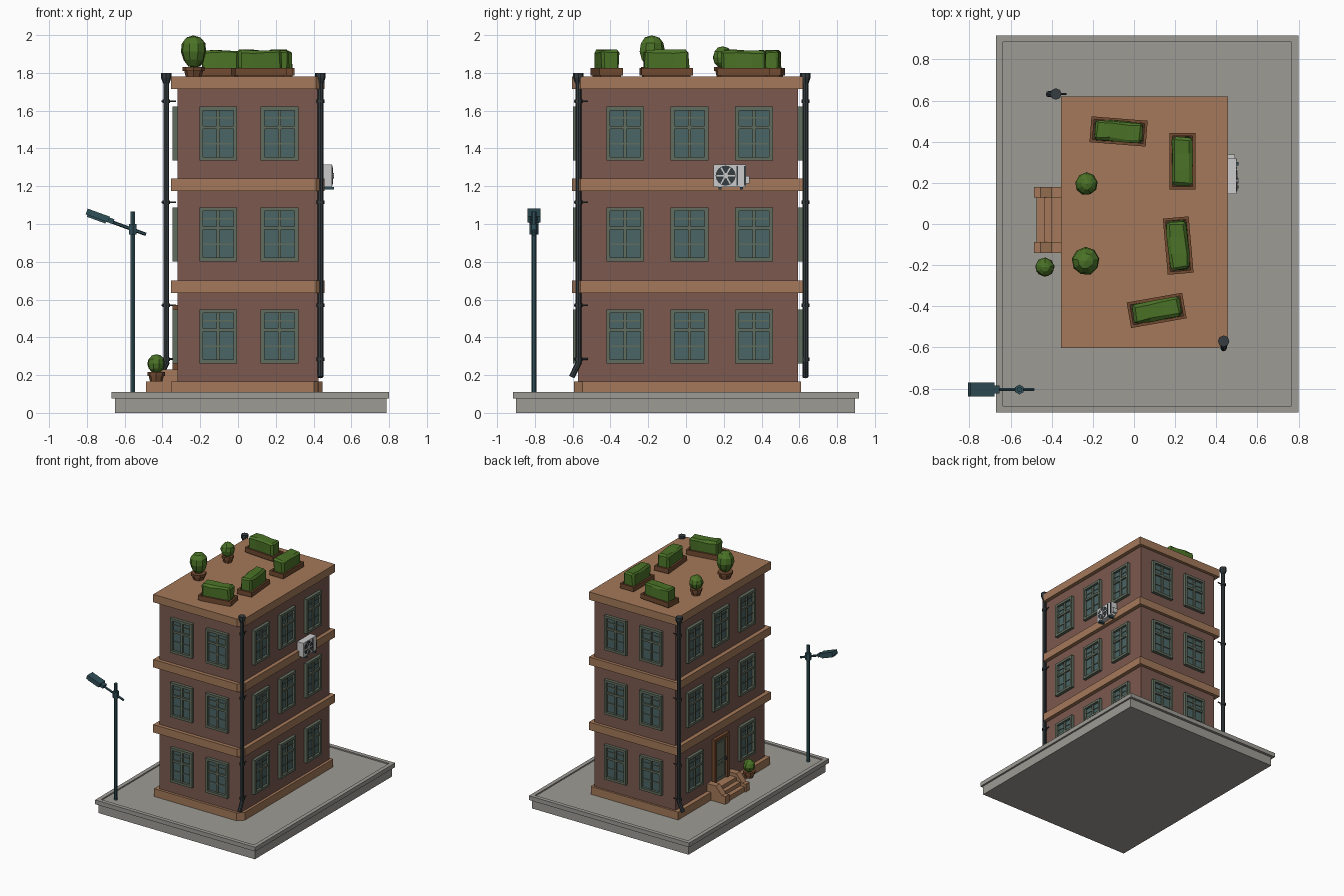
import bpy, bmesh, math, random
from mathutils import Vector, Matrix

if "Cube" in bpy.data.objects:
    bpy.data.objects.remove(bpy.data.objects["Cube"])

random.seed(4)


def mat(name, r, g, b):
    m = bpy.data.materials.new(name)
    m.diffuse_color = (r, g, b, 1)
    m.use_nodes = True
    m.node_tree.nodes["Principled BSDF"].inputs["Base Color"].default_value = m.diffuse_color
    return m


BRICK = mat("brick", .20, .10, .08)
TRIM = mat("trim", .37, .19, .10)
STONE = mat("stone", .34, .33, .30)
FRAME = mat("frame", .12, .15, .11)
GLASS = mat("glass", .07, .13, .13)
PIPE = mat("pipe", .035, .045, .05)
LAMP = mat("lamp", .03, .08, .10)
METAL = mat("metal", .55, .55, .55)
WOOD = mat("wood", .17, .07, .03)
SOIL = mat("soil", .06, .03, .015)
LEAF = mat("leaf", .07, .17, .02)


def finish(name, bm, m, loc=(0, 0, 0), rot=0):
    bmesh.ops.recalc_face_normals(bm, faces=bm.faces)
    me = bpy.data.meshes.new(name)
    bm.to_mesh(me)
    bm.free()
    me.materials.append(m)
    return place(name, me, loc, rot)


def place(name, me, loc, rot=0):
    o = bpy.data.objects.new(name, me)
    o.location = loc
    o.rotation_euler.z = math.radians(rot)
    bpy.context.collection.objects.link(o)
    return o


def boxes(name, lst, m, loc=(0, 0, 0), rot=0):
    """Each box is x0, x1, y0, y1, z0, z1."""
    bm = bmesh.new()
    for x0, x1, y0, y1, z0, z1 in lst:
        mx = Matrix.Translation(((x0 + x1) / 2, (y0 + y1) / 2, (z0 + z1) / 2))
        bmesh.ops.create_cube(bm, size=1, matrix=mx @ Matrix.Diagonal((x1 - x0, y1 - y0, z1 - z0, 1)))
    return finish(name, bm, m, loc, rot)


def ring(x0, x1, y0, y1, z0, z1, t):
    """Four boxes making a rectangular rim of thickness t."""
    return [(x0, x1, y0, y0 + t, z0, z1), (x0, x1, y1 - t, y1, z0, z1),
            (x0, x0 + t, y0 + t, y1 - t, z0, z1), (x1 - t, x1, y0 + t, y1 - t, z0, z1)]


def prism(name, pts, vec, m, loc=(0, 0, 0)):
    bm = bmesh.new()
    f = bm.faces.new([bm.verts.new(p) for p in pts])
    r = bmesh.ops.extrude_face_region(bm, geom=[f])
    bmesh.ops.translate(bm, vec=vec, verts=[v for v in r["geom"] if isinstance(v, bmesh.types.BMVert)])
    return finish(name, bm, m, loc)


def rods(name, lst, m, n=8, loc=(0, 0, 0), rot=0):
    """Each rod is start, end, start radius, end radius."""
    bm = bmesh.new()
    for a, b, r1, r2 in lst:
        a, b = Vector(a), Vector(b)
        q = (b - a).to_track_quat('Z', 'Y').to_matrix().to_4x4()
        bmesh.ops.create_cone(bm, cap_ends=True, segments=n, radius1=r1, radius2=r2,
                              depth=(b - a).length, matrix=Matrix.Translation((a + b) / 2) @ q)
    return finish(name, bm, m, loc, rot)


# pavement slab with raised rim
boxes("pavement_slab", [(-.65, .785, -.90, .895, 0, .10)], STONE)
boxes("pavement_rim", ring(-.67, .80, -.917, .917, .075, .11, .033), STONE)

# building body, plinth and floor bands (corner cut away for the drainpipe)
X0, X1, Y0, Y1 = -.32, .425, -.573, .594
boxes("walls", [(X0, X1, Y0, Y1, .10, 1.75)], BRICK)
for name, z0, z1, e in (("plinth", .10, .165, .01), ("lower_band", .635, .70, 0),
                        ("middle_band", 1.175, 1.24, 0), ("roof_band", 1.715, 1.78, 0)):
    a, b, c, d, k = -.355, .457 - e, -.604 + e, .62 - e, .045
    prism(name, [(a, c, z0), (b - k, c, z0), (b, c + k, z0), (b, d, z0), (a, d, z0)], (0, 0, z1 - z0), TRIM)

# windows, sharing one frame mesh and one glass mesh
W, H = .1, .143
frame_parts = [(-W, -W + .02, -.026, 0, -H, H), (W - .02, W, -.026, 0, -H, H),
               (-W, W, -.026, 0, H - .02, H), (-W, W, -.026, 0, -H, -H + .02),
               (-.008, .008, -.018, 0, -H, H), (-W, W, -.02, 0, .025, .042),
               (-W, W, -.012, 0, -.056, -.048), (-W, W, -.012, 0, .08, .088)]
fr = gl = None
rows = (.405, .945, 1.478)
sides = [(0, [(x, Y0) for x in (-.105, .22)]), (180, [(x, Y1) for x in (-.105, .22)]),
         (90, [(X1, y) for y in (-.322, .018, .36)]), (-90, [(X0, y) for y in (-.322, .018, .36)])]
for rot, spots in sides:
    for x, y in spots:
        for z in rows:
            if rot == -90 and y == .018 and z == rows[0]:
                continue  # the door goes here
            if fr is None:
                fr = boxes("window_frame", frame_parts, FRAME, (x, y, z), rot)
                gl = boxes("window_glass", [(-W + .01, W - .01, -.006, 0, -H + .01, H - .01)], GLASS, (x, y, z), rot)
            else:
                place("window_frame", fr.data, (x, y, z), rot)
                place("window_glass", gl.data, (x, y, z), rot)

# door on the left side
D = (X0, .02, .2)
boxes("door_frame", [(-.095, -.07, -.026, 0, 0, .37), (.07, .095, -.026, 0, 0, .37),
                     (-.095, .095, -.026, 0, .345, .37)], WOOD, D, -90)
boxes("door_leaf", [(-.07, .07, -.008, 0, 0, .345), (-.048, .048, -.014, 0, .03, .14),
                    (-.048, .048, -.014, 0, .17, .32)], FRAME, D, -90)
boxes("door_handle", [(.052, .064, -.025, 0, .15, .175)], PIPE, D, -90)

# entrance steps with sloped side walls
boxes("steps", [(-.475, X0, -.09, .13, .10, .14), (-.437, X0, -.09, .13, .14, .17),
                (-.40, X0, -.09, .13, .17, .20)], TRIM)
for y in (-.14, .128):
    prism("step_side", [(-.487, y, .10), (-.487, y, .165), (-.455, y, .165), (-.40, y, .23), (X0, y, .23),
                        (X0, y, .10)], (0, .052, 0), TRIM)


# drainpipes: funnel, pipe, bent spout and wall clamps (spout points to local -x)
def drainpipe(loc, rot):
    parts = [((0, 0, .26), (0, 0, 1.77), .0155, .0155), ((0, 0, 1.745), (0, 0, 1.775), .017, .028),
             ((0, 0, 1.775), (0, 0, 1.80), .028, .028), ((.005, 0, .272), (-.035, 0, .19), .0155, .0155)]
    for z in (.285, .57, 1.115, 1.65):
        parts += [((0, 0, z - .009), (0, 0, z + .009), .021, .021), ((-.024, 0, z), (.052, 0, z), .005, .005)]
    rods("drainpipe", parts, PIPE, 8, loc, rot)


drainpipe((-.38, .632, 0), 0)
drainpipe((.436, -.57, 0), 90)

# air conditioner on the right wall
boxes("ac_body", [(.44, .498, .145, .318, 1.197, 1.315), (.45, .49, .318, .337, 1.215, 1.255)], METAL)
c = Vector((.498, .21, 1.256))
rods("ac_fan_opening", [(c, c + Vector((.003, 0, 0)), .053, .053)], PIPE, 16)
bm = bmesh.new()
for i in range(6):
    mx = Matrix.Translation(c + Vector((.004, 0, 0))) @ Matrix.Rotation(i * math.pi / 3, 4, 'X')
    bmesh.ops.create_cube(bm, size=1, matrix=mx @ Matrix.Translation((0, .028, 0)) @ Matrix.Diagonal((.004, .042, .008, 1)))
finish("ac_fan_blades", bm, METAL)
rods("ac_fan_hub", [(c, c + Vector((.009, 0, 0)), .014, .014)], METAL, 8)
boxes("ac_side_grille", [(.497, .501, .268, .276, 1.205, 1.307), (.497, .501, .308, .314, 1.205, 1.307)], PIPE)
boxes("ac_bracket", [(.42, .508, y, y + .016, 1.183, 1.197) for y in (.172, .285)]
      + [(.425, .435, y, y + .016, 1.183, 1.26) for y in (.172, .285)], LAMP)

# street lamp
P = (-.557, -.805, 0)
rods("lamp_pole", [((0, 0, .10), (0, 0, 1.065), .0135, .0135), ((0, 0, .945), (0, 0, 1.0), .024, .024),
                   ((.07, 0, .945), (-.13, 0, 1.018), .009, .009)], LAMP, 6, P)
head = boxes("lamp_head", [(-.075, .05, -.034, .034, -.012, .02), (.05, .078, -.02, .02, -.012, .015),
                           (-.065, .04, -.026, .026, -.022, -.012)], LAMP, (-.732, -.805, 1.037))
head.rotation_euler.y = math.radians(20)


# foliage: jittered low-poly blobs
def jitter(bm, s):
    for v in bm.verts:
        v.co += Vector([random.uniform(-s, s) for _ in range(3)])


def hedge_planter(x, y, rot):
    loc = (x, y, 1.775)
    boxes("planter_box", ring(-.137, .137, -.063, .063, .012, .05, .014)
          + [(-.125, .125, -.054, .054, 0, .02)], WOOD, loc, rot)
    boxes("planter_soil", [(-.125, .125, -.05, .05, .015, .04)], SOIL, loc, rot)
    bm = bmesh.new()
    bmesh.ops.create_cube(bm, size=1, matrix=Matrix.Translation((0, 0, .088)) @ Matrix.Diagonal((.235, .098, .115, 1)))
    bmesh.ops.subdivide_edges(bm, edges=[e for e in bm.edges if e.calc_length() > .2], cuts=2)
    bmesh.ops.bevel(bm, geom=[e for e in bm.edges if e.calc_face_angle(0) > 1], offset=.014, segments=1, affect='EDGES')
    jitter(bm, .004)
    finish("hedge", bm, LEAF, loc, rot)


def potted_bush(x, y, z, r, h, pr):
    rods("pot", [((0, 0, 0), (0, 0, .035), pr * .72, pr * .88), ((0, 0, .03), (0, 0, .052), pr, pr * 1.02)],
         WOOD, 8, (x, y, z))
    bm = bmesh.new()
    bmesh.ops.create_uvsphere(bm, u_segments=9, v_segments=6, radius=1)
    for v in bm.verts:  # narrower towards the pot
        k = 1 + .12 * v.co.z if h > .12 else 1
        v.co = Vector((v.co.x * r * k, v.co.y * r * k, (v.co.z + 1) * h / 2 + .045))
    jitter(bm, .002)
    finish("bush", bm, LEAF, (x, y, z))


for p in ((-.075, .45, -4.5), (.235, .305, 90), (.215, -.105, 95), (.11, -.42, 10)):
    hedge_planter(*p)
potted_bush(-.23, .195, 1.78, .055, .115, .046)
potted_bush(-.235, -.18, 1.78, .068, .175, .058)
potted_bush(-.433, -.21, .165, .046, .10, .046)
